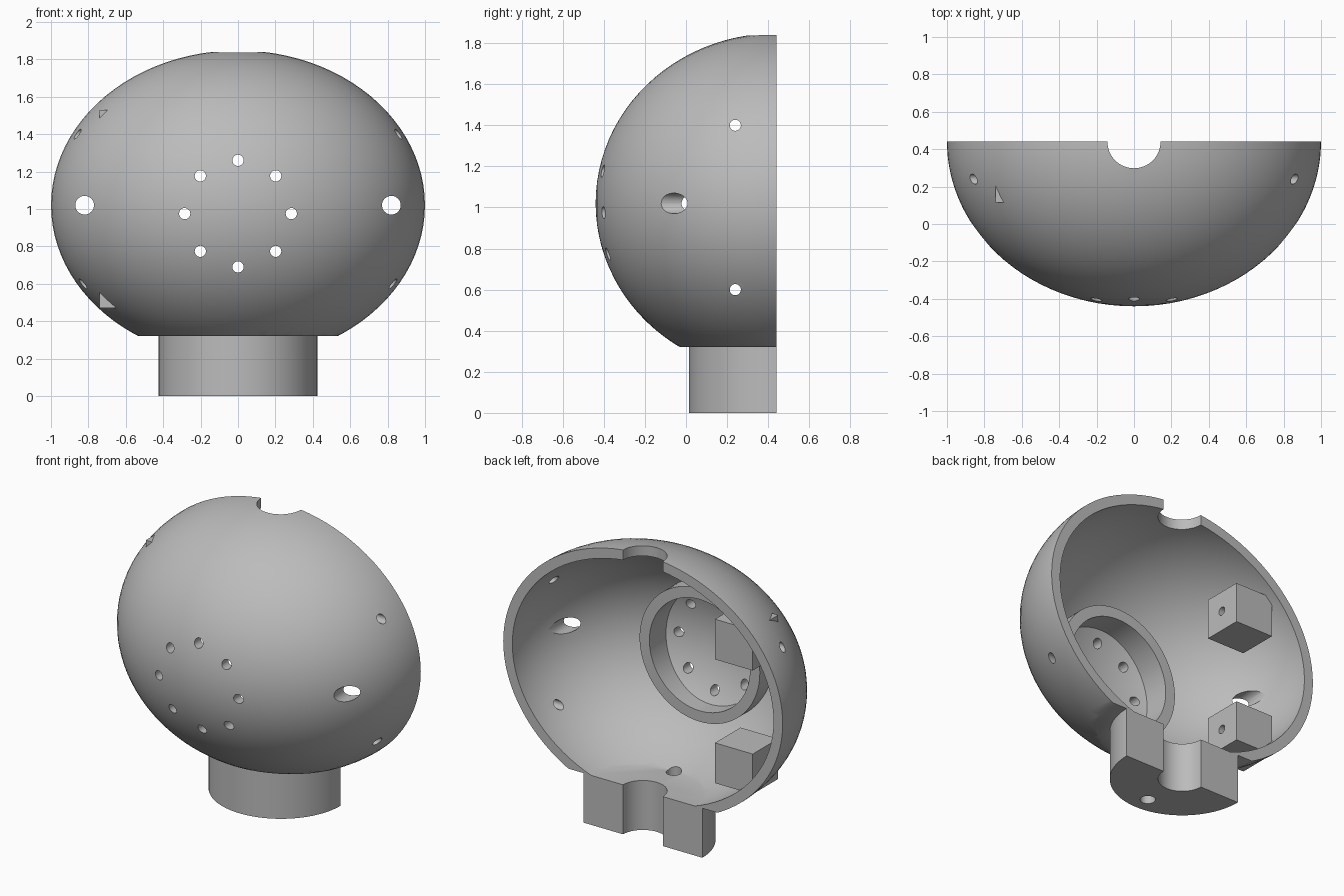
import bpy, math
from mathutils import Matrix

if "Cube" in bpy.data.objects:
    bpy.data.objects.remove(bpy.data.objects["Cube"], do_unlink=True)

BACK = 0.44          # plane of the open back
MID = 1.02           # height of the shell centre
FLOOR = 0.32         # underside of the shell
WALL = 0.065
RING_Z = 0.975       # centre of the hole pattern
TURN = {"x": (0, math.pi / 2, 0), "y": (math.pi / 2, 0, 0), "z": (0, 0, 0)}

grey = bpy.data.materials.new("plain grey")
grey.use_nodes = True
grey.diffuse_color = (0.5, 0.5, 0.5, 1)
grey.node_tree.nodes["Principled BSDF"].inputs["Base Color"].default_value = (0.5, 0.5, 0.5, 1)


def finish(name):
    ob = bpy.context.object
    ob.name = name
    bpy.ops.object.transform_apply(location=True, rotation=True, scale=True)
    ob.data.materials.append(grey)
    return ob


def ellipsoid(name, inset=0):
    # poles lie on the front-back axis
    bpy.ops.mesh.primitive_uv_sphere_add(segments=96, ring_count=49, rotation=TURN["y"])
    bpy.ops.object.transform_apply(location=False, rotation=True, scale=False)
    ob = bpy.context.object
    ob.scale = (1 - inset, 0.88 - inset, 0.828 - inset)
    ob.location = (0, BACK, MID)
    return finish(name)


def rod(name, axis, centre, radius, length, sides=32):
    bpy.ops.mesh.primitive_cylinder_add(vertices=sides, radius=radius, depth=length,
                                        location=centre, rotation=TURN[axis])
    return finish(name)


def block(name, centre, size):
    bpy.ops.mesh.primitive_cube_add(size=1, location=centre)
    bpy.context.object.scale = size
    return finish(name)


def combine(target, tool, operation):
    mod = target.modifiers.new(operation.lower(), "BOOLEAN")
    mod.operation = operation
    mod.solver = "EXACT"
    mod.object = tool
    bpy.ops.object.select_all(action="DESELECT")
    bpy.context.view_layer.objects.active = target
    target.select_set(True)
    bpy.ops.object.modifier_apply(modifier=mod.name)
    bpy.data.objects.remove(tool, do_unlink=True)


def cut_below_floor(ob):
    combine(ob, block("floor_cutter", (0, BACK, FLOOR - 1), (4, 4, 2)), "DIFFERENCE")


# Shell with neck, hollowed down to a flat floor
shell = ellipsoid("shell")
cut_below_floor(shell)
combine(shell, rod("neck", "z", (0, BACK, 0.25), 0.425, 0.5, 96), "UNION")
cavity = ellipsoid("cavity", WALL)
cut_below_floor(cavity)
combine(shell, cavity, "DIFFERENCE")

# Raised collar around the hole pattern, inside the front wall
collar = rod("collar", "y", (0, -0.39, RING_Z), 0.43, 0.5, 96)
combine(collar, rod("collar_bore", "y", (0, -0.39, RING_Z), 0.36, 0.8, 96), "DIFFERENCE")
combine(collar, ellipsoid("collar_limit", 0.02), "INTERSECT")
combine(shell, collar, "UNION")

# Two mounting blocks on one side, corners breaking through the wall
for z in (0.6, 1.4):
    combine(shell, block("mounting_block", (-0.605, 0.245, z), (0.27, 0.26, 0.26)), "UNION")

# Open back
combine(shell, block("back_cutter", (0, BACK + 1, 1), (4, 2, 4)), "DIFFERENCE")

# Ring of eight small holes in the front
for i in range(8):
    a = i * math.tau / 8
    centre = (0.285 * math.sin(a), -0.25, RING_Z + 0.285 * math.cos(a))
    combine(shell, rod("front_hole", "y", centre, 0.03, 0.7), "DIFFERENCE")

# Large side openings, cut from the front
for x in (-0.82, 0.82):
    combine(shell, rod("side_opening", "y", (x, 0, MID), 0.05, 0.8), "DIFFERENCE")

# Screw holes straight across, through walls and blocks
for z in (0.6, 1.4):
    combine(shell, rod("screw_hole", "x", (0, 0.24, z), 0.027, 2.4), "DIFFERENCE")

# Vertical centre bore and the drilled neck hole
combine(shell, rod("centre_bore", "z", (0, BACK, 1), 0.142, 3, 64), "DIFFERENCE")
combine(shell, rod("neck_hole", "z", (0, 0.125, 0.15), 0.045, 0.6), "DIFFERENCE")

shell.name = "half_shell_with_neck"
bpy.ops.object.select_all(action="DESELECT")
shell.select_set(True)
bpy.context.view_layer.objects.active = shell
bpy.ops.object.shade_smooth_by_angle(angle=math.radians(30))
